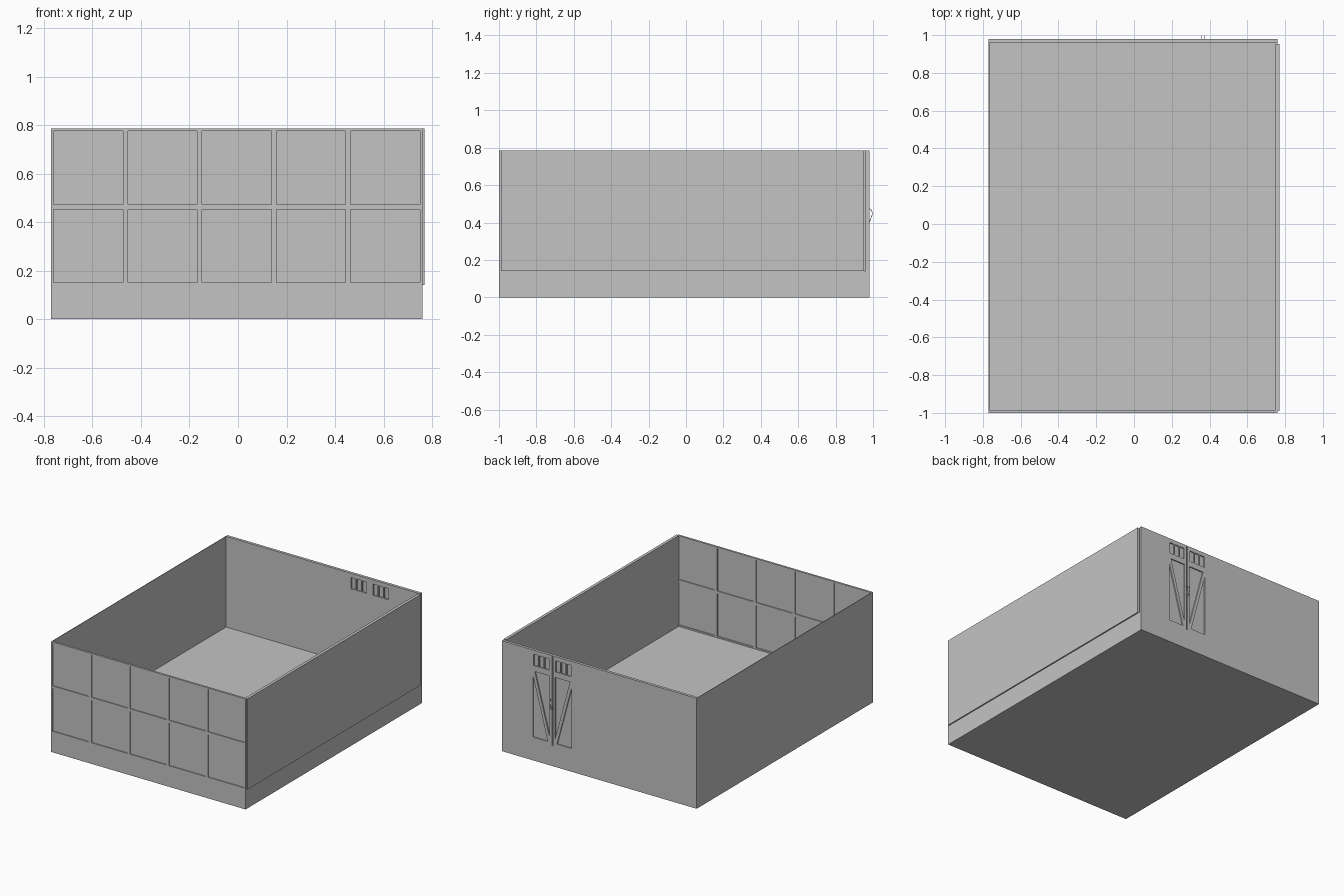
import bpy
import bmesh
from mathutils import Vector

old = bpy.data.objects.get("Cube")
if old:
    bpy.data.objects.remove(old, do_unlink=True)

grey = bpy.data.materials.new("plain grey")
grey.use_nodes = True
GREY = (0.55, 0.55, 0.55, 1)
grey.diffuse_color = GREY
grey.node_tree.nodes["Principled BSDF"].inputs["Base Color"].default_value = GREY


def prism(bm, outline, y0, y1):
    """Extrude an (x, z) outline from y0 to y1."""
    face = bm.faces.new([bm.verts.new((x, y0, z)) for x, z in outline])
    out = bmesh.ops.extrude_face_region(bm, geom=[face])["geom"]
    verts = [v for v in out if isinstance(v, bmesh.types.BMVert)]
    bmesh.ops.translate(bm, verts=verts, vec=Vector((0, y1 - y0, 0)))


def box(bm, x0, x1, y0, y1, z0, z1):
    prism(bm, [(x0, z0), (x1, z0), (x1, z1), (x0, z1)], y0, y1)


def finish(name, bm):
    bmesh.ops.recalc_face_normals(bm, faces=bm.faces[:])
    mesh = bpy.data.meshes.new(name)
    bm.to_mesh(mesh)
    bm.free()
    mesh.materials.append(grey)
    obj = bpy.data.objects.new(name, mesh)
    bpy.context.collection.objects.link(obj)
    return obj


def block(name, *size):
    bm = bmesh.new()
    box(bm, *size)
    return finish(name, bm)


LEFT, RIGHT, FRONT, BACK = -0.77, 0.76, -1.0, 0.98
BASE, TOP = 0.14, 0.785

# Floor slab and plain side walls
block("floor_slab", LEFT, RIGHT, FRONT, BACK, 0, BASE)
block("thin_side_wall", LEFT, LEFT + 0.004, FRONT + 0.015, BACK - 0.02, BASE, TOP)
block("thick_side_wall", RIGHT - 0.012, RIGHT + 0.009, FRONT + 0.01, 0.953, BASE, TOP)

# Front wall: frame bars around thin recessed panels
COLS, ROWS, BAR = 5, 2, 0.02
bm = bmesh.new()
step = (RIGHT - LEFT) / COLS
for i in range(COLS + 1):
    mid = LEFT + i * step
    x0, x1 = max(LEFT, mid - BAR / 2), min(RIGHT, mid + BAR / 2)
    box(bm, x0, x1, FRONT, FRONT + 0.015, BASE, TOP)
rise = (TOP - BASE) / ROWS
for i in range(COLS):
    x0 = LEFT + i * step + BAR / 2
    for j in range(ROWS + 1):
        mid = BASE + j * rise
        z0, z1 = max(BASE, mid - BAR / 2), min(TOP, mid + BAR / 2)
        box(bm, x0, x0 + step - BAR, FRONT, FRONT + 0.015, z0, z1)
finish("front_wall_frame", bm)
block("front_wall_panels", LEFT + 0.005, RIGHT - 0.005,
      FRONT + 0.0065, FRONT + 0.0085, BASE, TOP - 0.005)

# Back wall with carved double doors and small windows
wall = block("back_wall", LEFT, RIGHT, BACK - 0.02, BACK, BASE, TOP)
MID = 0.365
DEPTH = 0.008
cut = bmesh.new()
out0, out1 = BACK - DEPTH, BACK + 0.02
box(cut, MID - 0.004, MID + 0.004, out0, out1, BASE + 0.005, TOP - 0.008)
for side in (-1, 1):
    near, far = MID + side * 0.022, MID + side * 0.152
    # two triangles beside the diagonal brace
    prism(cut, [(far, 0.165), (far, 0.6), (near + side * 0.014, 0.165)], out0, out1)
    prism(cut, [(near, 0.635), (near, 0.2), (far - side * 0.014, 0.635)], out0, out1)
    # three panes, sunk on both faces of the wall
    pane = (far - near) / 3
    for k in range(3):
        a = near + k * pane + side * 0.004
        b = near + (k + 1) * pane - side * 0.004
        x0, x1 = min(a, b), max(a, b)
        box(cut, x0, x1, out0, out1, 0.675, 0.755)
        box(cut, x0, x1, BACK - 0.04, BACK - 0.02 + DEPTH, 0.675, 0.755)
cutter = finish("door_cutter", cut)
cutter.hide_render = True
mod = wall.modifiers.new("carving", "BOOLEAN")
mod.operation = "DIFFERENCE"
mod.solver = "EXACT"
mod.object = cutter
bpy.context.view_layer.objects.active = wall
bpy.ops.object.modifier_apply(modifier=mod.name)
bpy.data.objects.remove(cutter, do_unlink=True)

# Small bent door pulls
for side, name in ((-1, "right_door_pull"), (1, "left_door_pull")):
    curve = bpy.data.curves.new(name, "CURVE")
    curve.dimensions = "3D"
    curve.bevel_depth = 0.002
    curve.bevel_resolution = 1
    curve.use_fill_caps = True
    path = [(0, 0.475), (0.013, 0.465), (0.017, 0.445), (0, 0.4)]
    spline = curve.splines.new("POLY")
    spline.points.add(len(path) - 1)
    for point, (out, z) in zip(spline.points, path):
        point.co = (MID + side * 0.009, BACK + out, z, 1)
    curve.materials.append(grey)
    pull = bpy.data.objects.new(name, curve)
    bpy.context.collection.objects.link(pull)
